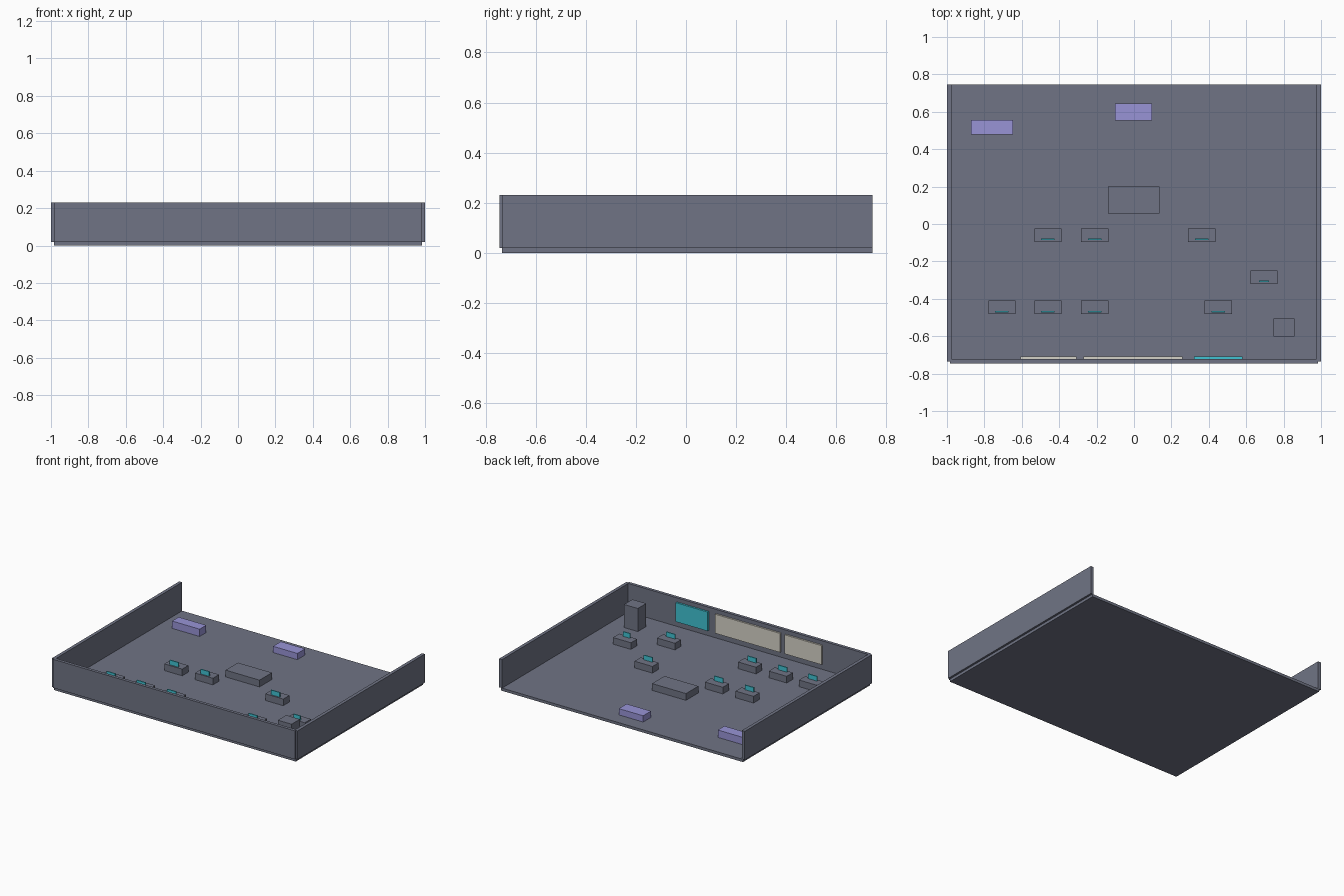
import bpy

old = bpy.data.objects.get("Cube")
if old:
    bpy.data.objects.remove(old, do_unlink=True)


def material(name, srgb):
    """Flat material from an sRGB colour in 0-255."""
    rgb = [((c / 255 + 0.055) / 1.055) ** 2.4 for c in srgb]
    mat = bpy.data.materials.new(name)
    mat.use_nodes = True
    mat.diffuse_color = (*rgb, 1)
    mat.node_tree.nodes["Principled BSDF"].inputs["Base Color"].default_value = (*rgb, 1)
    return mat


SLATE = material("slate", (112, 116, 133))
LILAC = material("lilac", (152, 148, 214))
TEAL = material("teal", (64, 196, 212))
IVORY = material("ivory", (214, 211, 200))


def box(name, xs, ys, zs, mat):
    """Box spanning the given x, y and z ranges."""
    spans = (xs, ys, zs)
    bpy.ops.mesh.primitive_cube_add(size=1, location=[(a + b) / 2 for a, b in spans])
    ob = bpy.context.object
    ob.name = name
    ob.scale = [b - a for a, b in spans]
    bpy.ops.object.transform_apply(location=False, rotation=False, scale=True)
    ob.data.materials.append(mat)
    return ob


FLOOR = 0.02
DESK_TOP = 0.069
WALL_TOP = 0.23

# Room shell, open at the back
box("floor", (-0.985, 0.985), (-0.735, 0.745), (0, FLOOR), SLATE)
box("front_wall", (-0.985, 0.985), (-0.745, -0.722), (FLOOR, WALL_TOP), SLATE)
for side, x in (("left", 0.988), ("right", -0.988)):
    box(side + "_wall", (x - 0.012, x + 0.012), (-0.735, 0.745), (FLOOR, WALL_TOP), SLATE)

# Boards hung on the inside of the front wall
box("screen_board", (0.32, 0.58), (-0.722, -0.708), (0.06, 0.20), TEAL)
box("wide_board", (-0.27, 0.26), (-0.722, -0.709), (0.06, 0.20), IVORY)
box("small_board", (-0.607, -0.307), (-0.722, -0.709), (0.06, 0.20), IVORY)


def desk(name, x, y, screen_width):
    """Desk block with a thin upright monitor near its front edge."""
    box(name, (x - 0.073, x + 0.073), (y - 0.036, y + 0.036), (FLOOR, DESK_TOP), SLATE)
    w = screen_width / 2
    box(name + "_monitor", (x - w, x + w), (y - 0.026, y - 0.018),
        (DESK_TOP, DESK_TOP + 0.034), TEAL)


# Two rows of desks and one teacher desk
rows = {-0.06: (-0.46, -0.21, 0.363), -0.446: (-0.706, -0.46, -0.21, 0.45)}
for r, (y, columns) in enumerate(rows.items()):
    for c, x in enumerate(columns):
        desk(f"desk_{r}_{c}", x, y, 0.072)
desk("teacher_desk", 0.695, -0.284, 0.055)

# Table, cabinet and sofas
box("table", (-0.14, 0.136), (0.056, 0.20), (FLOOR, 0.07), SLATE)
box("cabinet", (0.746, 0.858), (-0.602, -0.505), (FLOOR, 0.19), SLATE)
box("side_sofa", (-0.872, -0.648), (0.479, 0.556), (FLOOR, 0.074), LILAC)
box("back_sofa", (-0.102, 0.096), (0.553, 0.644), (FLOOR, 0.066), LILAC)
